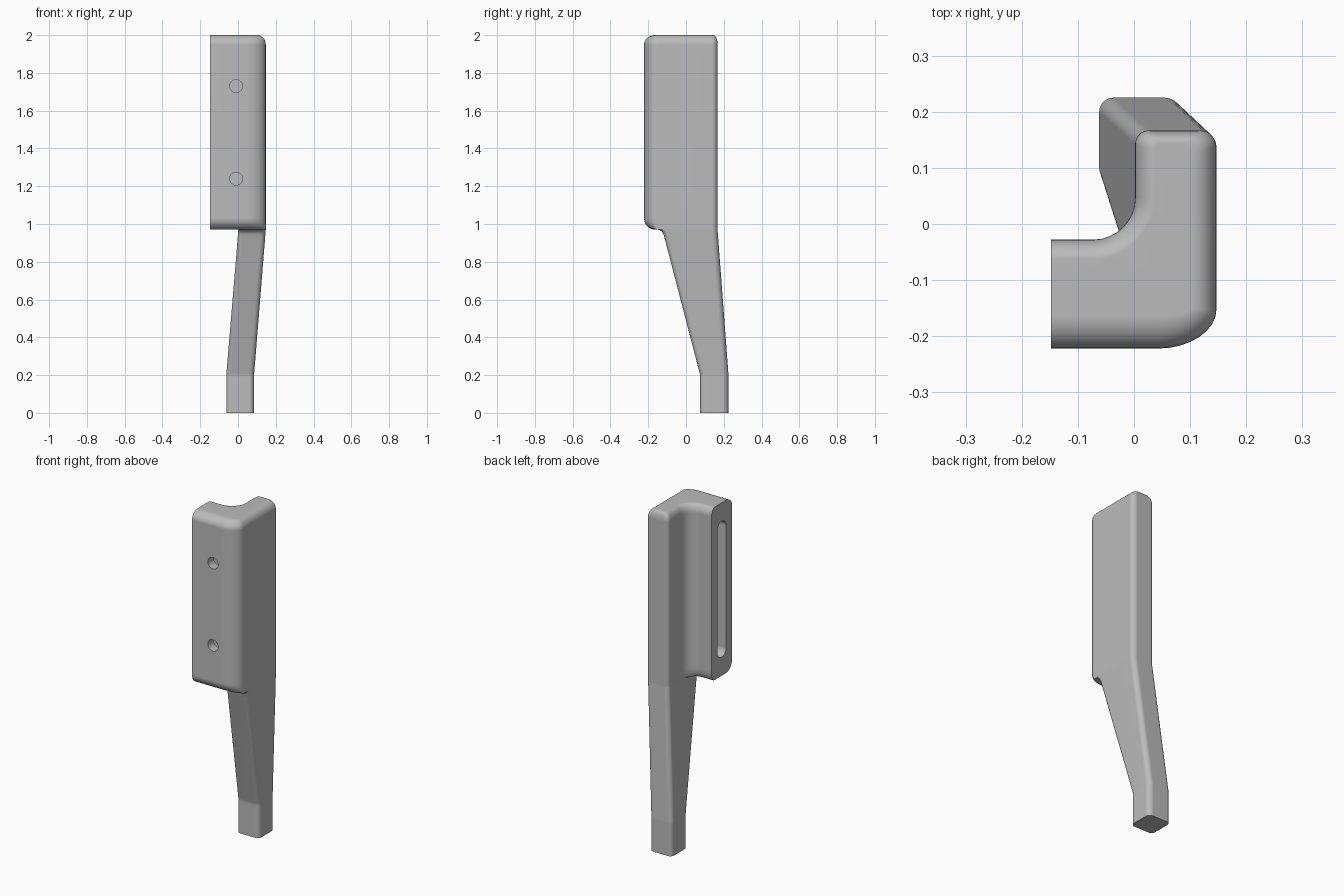
import bpy, bmesh
from math import sin, cos, pi, radians

cube = bpy.data.objects.get("Cube")
if cube:
    bpy.data.objects.remove(cube, do_unlink=True)

grey = bpy.data.materials.new("light grey")
grey.use_nodes = True
COLOUR = (0.5, 0.5, 0.5, 1)
grey.diffuse_color = COLOUR
grey.node_tree.nodes["Principled BSDF"].inputs["Base Color"].default_value = COLOUR

STEPS = 8
XL, XR, YF, YB = -0.148, 0.147, -0.222, 0.167   # outer limits of the head
XI, YI, FILLET = 0.002, -0.028, 0.075           # inner walls and their fillet
Z_JOIN, Z_TOP = 0.97, 2.0


def arc(cx, cy, rx, ry, start, end):
    """Points on an elliptical arc, angles in degrees."""
    angles = [radians(start + (end - start) * i / STEPS) for i in range(STEPS + 1)]
    return [(cx + rx * cos(a), cy + ry * sin(a)) for a in angles]


def loft(name, rings):
    """Closed solid through rings given as (z, points)."""
    bm = bmesh.new()
    loops = [[bm.verts.new((x, y, z)) for x, y in pts] for z, pts in rings]
    for low, high in zip(loops, loops[1:]):
        for i in range(len(low)):
            j = (i + 1) % len(low)
            bm.faces.new((low[i], low[j], high[j], high[i]))
    bm.faces.new(loops[0][::-1])
    bm.faces.new(loops[-1])
    bmesh.ops.recalc_face_normals(bm, faces=bm.faces)
    mesh = bpy.data.meshes.new(name)
    bm.to_mesh(mesh)
    bm.free()
    mesh.materials.append(grey)
    obj = bpy.data.objects.new(name, mesh)
    bpy.context.collection.objects.link(obj)
    return obj


def activate(obj):
    bpy.ops.object.select_all(action="DESELECT")
    obj.select_set(True)
    bpy.context.view_layer.objects.active = obj


def finish(obj):
    activate(obj)
    bpy.ops.object.shade_smooth_by_angle(angle=radians(28))
    mod = obj.modifiers.new("even_normals", "WEIGHTED_NORMAL")
    mod.keep_sharp = True


def head_outline(front, right, back, in_x, in_y):
    """L-shaped section with each side inset by its own amount."""
    xr, yf, yb, xi, yi = XR - right, YF + front, YB - back, XI + in_x, YI - in_y
    rx, ry = 0.105 - right, max(0.07 - front, 0.012)
    rb, rl = 0.03 - back * 0.5, 0.025 - back * 0.5
    pts = [(XL, yf)]
    pts += arc(xr - rx, yf + ry, rx, ry, -90, 0)
    pts += arc(xr - rb, yb - rb, rb, rb, 0, 90)
    pts += arc(xi + rl, yb - rl, rl, rl, 90, 180)
    pts += arc(XI - FILLET, YI + FILLET, FILLET + in_x, FILLET + in_y, 0, -90)
    return pts + [(XL, yi)]


# Head: angled grip plate, rounded at the top and under the front arm
rings = []
for i in range(STEPS + 1):
    a = pi / 2 * i / STEPS
    k = 1 - sin(a)
    rings.append((Z_JOIN + 0.06 * (1 - cos(a)), head_outline(0.06 * k, 0, 0, 0, 0.025 * k)))
for i in range(STEPS + 1):
    a = pi / 2 * i / STEPS
    k = 1 - cos(a)
    rings.append((Z_TOP - 0.05 * (1 - sin(a)),
                  head_outline(0.06 * k, 0.045 * k, 0.022 * k, 0.035 * k, 0.035 * k)))
head = loft("head", rings)

# Cutters: long slot in the end of the front arm, two holes from the front
SLOT_R, SLOT_LOW, SLOT_HIGH = 0.041, 1.08, 1.89
slot_pts = (arc(-0.125, SLOT_HIGH - SLOT_R, SLOT_R, SLOT_R, 0, 180)
            + arc(-0.125, SLOT_LOW + SLOT_R, SLOT_R, SLOT_R, 180, 360))
slot = loft("slot_cutter", [(-0.2, slot_pts), (0.04, slot_pts)])
for v in slot.data.vertices:
    y, z, x = v.co
    v.co = (x, y, z)
cutters = [slot]
for z in (1.24, 1.73):
    bpy.ops.mesh.primitive_cylinder_add(vertices=24, radius=0.034, depth=0.2,
                                        location=(-0.01, -0.225, z),
                                        rotation=(pi / 2, 0, 0))
    hole = bpy.context.object
    hole.name = "hole_cutter"
    hole.data.materials.append(grey)
    cutters.append(hole)
for cutter in cutters:
    cutter.hide_render = True
    activate(head)
    mod = head.modifiers.new("cut", "BOOLEAN")
    mod.operation = "DIFFERENCE"
    mod.solver = "EXACT"
    mod.object = cutter
    bpy.ops.object.modifier_apply(modifier=mod.name)
    bpy.data.objects.remove(cutter, do_unlink=True)
finish(head)


# Leg: straight foot, tapered shank, small flare under the head
def leg_ring(z, flare=0.0):
    t = max(0.0, (z - 0.2) / (Z_JOIN - 0.2))
    x0, x1 = -0.062 + 0.064 * t, 0.085 + 0.062 * t
    y0, y1 = 0.075 - 0.2 * t - flare, 0.225 - 0.058 * t
    r, rb = 0.025, 0.03
    return (z, arc(x1 - r, y0 + r, r, r, -90, 0) + arc(x1 - rb, y1 - rb, rb, rb, 0, 90)
            + arc(x0 + r, y1 - r, r, r, 90, 180) + arc(x0 + r, y0 + r, r, r, 180, 270))


levels = [leg_ring(z) for z in (0, 0.19, 0.2, 0.21, 0.92)]
for i in range(1, STEPS + 1):
    a = pi / 2 * i / STEPS
    levels.append(leg_ring(0.94 + 0.03 * sin(a), 0.025 * (1 - cos(a))))
finish(loft("leg", levels))
